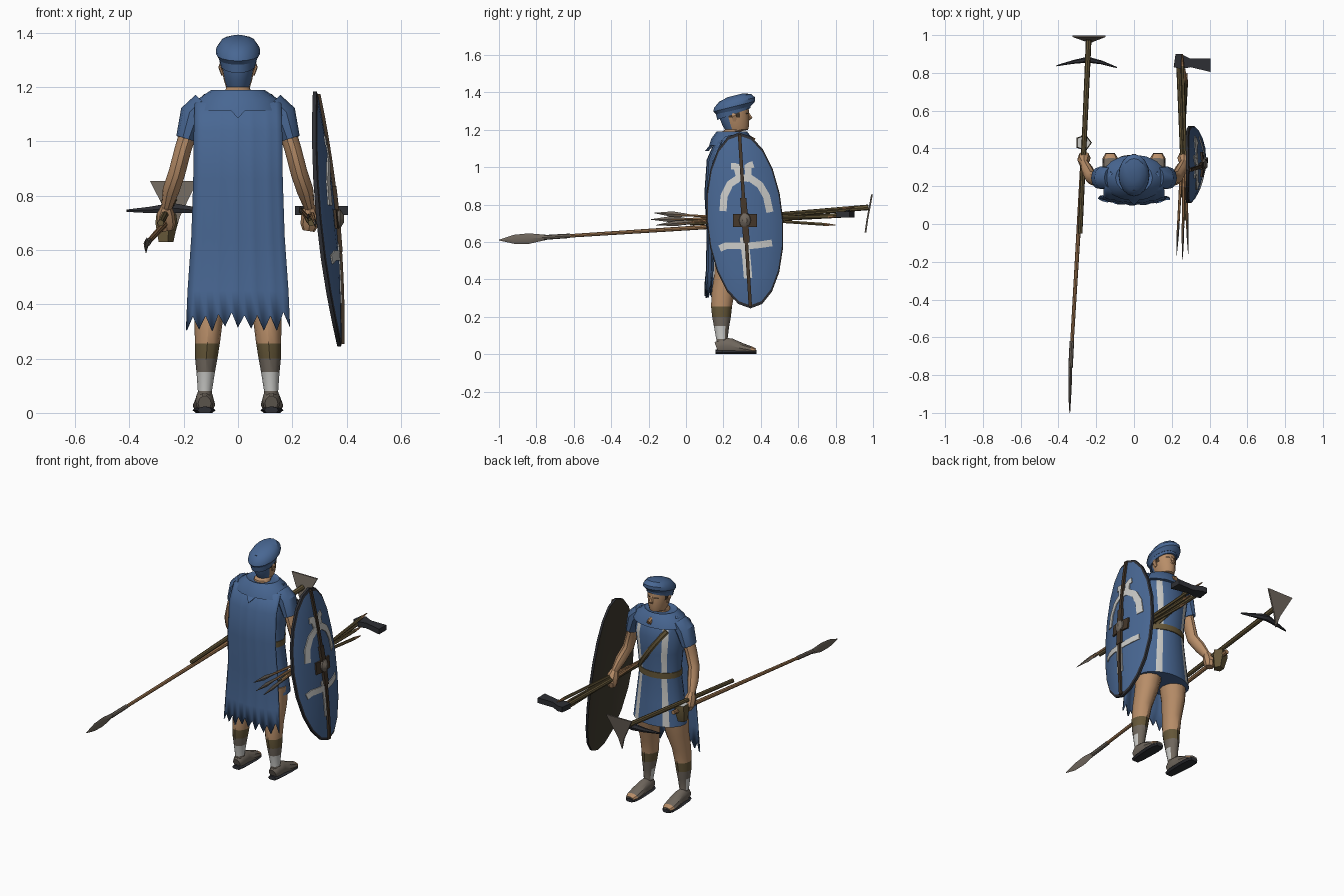
import bpy, bmesh, math, random
from mathutils import Vector as V

random.seed(4)
old = bpy.data.objects.get("Cube")
if old:
    bpy.data.objects.remove(old, do_unlink=True)
X, Y, Z = V((1, 0, 0)), V((0, 1, 0)), V((0, 0, 1))


def material(name, *rgb):
    m = bpy.data.materials.new(name)
    m.use_nodes = True
    m.diffuse_color = (*rgb, 1)
    m.node_tree.nodes["Principled BSDF"].inputs["Base Color"].default_value = (*rgb, 1)
    return m


BLUE = material("blue_cloth", .065, .135, .29)
SKIN = material("skin", .48, .27, .14)
WHITE = material("off_white", .58, .58, .56)
DARK = material("dark_iron", .027, .028, .034)
OLIVE = material("olive_leather", .13, .095, .04)
GREY = material("grey_leather", .16, .135, .11)
WOOD = material("tan_wood", .36, .19, .085)
BACKING = material("shield_backing", .05, .042, .028)
BROWN = material("dark_brown", .055, .036, .022)


def finish(bm, name, mats, smooth=35):
    bmesh.ops.recalc_face_normals(bm, faces=bm.faces)
    me = bpy.data.meshes.new(name)
    bm.to_mesh(me)
    bm.free()
    ob = bpy.data.objects.new(name, me)
    bpy.context.collection.objects.link(ob)
    for m in mats:
        me.materials.append(m)
    bpy.ops.object.select_all(action='DESELECT')
    ob.select_set(True)
    bpy.context.view_layer.objects.active = ob
    bpy.ops.object.shade_smooth_by_angle(angle=math.radians(smooth))
    return ob


def skin(name, rings, mats, rule=None, caps=True):
    """Bridge closed rings of points; rule(centre, row, column) picks a material."""
    bm = bmesh.new()
    vs = [[bm.verts.new(p) for p in r] for r in rings]
    n = len(rings[0])
    for r in range(len(vs) - 1):
        for c in range(n):
            d = (c + 1) % n
            f = bm.faces.new((vs[r][c], vs[r][d], vs[r + 1][d], vs[r + 1][c]))
            if rule:
                f.material_index = rule(f.calc_center_median(), r, c)
    if caps:
        for ring, row in ((vs[0], 0), (vs[-1], len(vs) - 2)):
            f = bm.faces.new(ring)
            if rule:
                f.material_index = rule(f.calc_center_median(), row, 0)
    return finish(bm, name, mats)


def tube(name, pts, mats, n=8, ref=Z, axis=None, rule=None, side=1, floor=-9, shear=0):
    """Loft elliptical sections (x, y, z, width radius, height radius)."""
    ps = [V((p[0] * side, p[1], p[2])) for p in pts]
    rings = []
    for i, p in enumerate(ps):
        t = axis or (ps[min(i + 1, len(ps) - 1)] - ps[max(i - 1, 0)]).normalized()
        a = ref.cross(t).normalized()
        b = t.cross(a)
        ring = []
        for k in range(n):
            w = math.tau * k / n
            q = p + a * math.cos(w) * pts[i][3] + b * math.sin(w) * pts[i][-1]
            q.z = max(q.z + shear * (q.y - .26), floor)
            ring.append(q)
        rings.append(ring)
    return skin(name, rings, mats, rule)


def upright(name, rows, mats, n=16, **kw):
    """Loft with level sections given as (z, x radius, y radius, y centre)."""
    return tube(name, [(0, cy, z, rx, ry) for z, rx, ry, cy in rows], mats, n, Y, Z, **kw)


def prism(name, outline, depth, mat):
    skin(name, [[V(p) for p in outline], [V(p) + V(depth) for p in outline]], [mat])


# Tunic with two white stripes down the front, belt and shoulder strap
TORSO = [(.51, .168, .115, .25), (.65, .15, .105, .25), (.82, .128, .095, .25),
         (.95, .14, .108, .25), (1.05, .155, .112, .25), (1.13, .145, .1, .245), (1.18, .075, .065, .245)]
upright("tunic", TORSO, [BLUE, WHITE], 24, rule=lambda c, r, k: int(k in (3, 8) and r < 5))
upright("belt", [(.80, .134, .102, .25), (.835, .134, .102, .25)], [OLIVE])


def chest(x, z):
    for a, b in zip(TORSO, TORSO[1:]):
        if a[0] <= z <= b[0]:
            t = (z - a[0]) / (b[0] - a[0])
            rx, ry = a[1] + t * (b[1] - a[1]), a[2] + t * (b[2] - a[2])
            return V((x, .25 + ry * math.sqrt(max(0, 1 - (x / rx) ** 2)), z))


strap = [chest(.1 - .022 * i, .83 + .03 * i) for i in range(10)]
tube("chest_strap", [(*p, .016, .007) for p in strap], [OLIVE], 6, Y)

# Mantle, clasp, cape and its folded point at the nape
upright("mantle", [(1.115, .172, .122, .245), (1.155, .15, .108, .245), (1.19, .098, .082, .245),
                   (1.178, .06, .06, .25)], [BLUE])
tube("clasp", [(0, .335, 1.155, .016, .016), (0, .365, 1.14, .014, .014)], [WOOD], 8)
bm = bmesh.new()
CAPE = [(1.175, .125, .215), (1.14, .16, .155), (1.04, .163, .112), (.86, .165, .1),
        (.65, .172, .112), (.45, .186, .108), (.34, .192, .1)]
COLS = 16
grid = []
for r, (z, half, y) in enumerate(CAPE):
    row = []
    for c in range(COLS + 1):
        u = 2 * c / COLS - 1
        yy = y + (.03 if r else .06) * u * u + .004 * math.cos(c * 2.1) * min(r, 3) / 3
        zz = z + (random.uniform(.0, .02) + (.015 if c % 2 else -.04) if r == len(CAPE) - 1 else 0)
        row.append(bm.verts.new((u * half, yy, zz)))
    grid.append(row)
for a, b in zip(grid, grid[1:]):
    for c in range(COLS):
        bm.faces.new((a[c], a[c + 1], b[c + 1], b[c]))
mod = finish(bm, "cape", [BLUE], 50).modifiers.new("thickness", 'SOLIDIFY')
mod.thickness = .008
prism("cape_fold", [(-.08, .175, 1.175), (.08, .175, 1.175), (0, .1, 1.085)], (0, .02, .0), BLUE)


# Head: cloth at the nape, hair at the temples; face details and cap
def head_rule(c, r, k):
    if c.z > 1.2 and c.y < .232:
        return 1
    return 2 if c.z > 1.265 and c.y < .283 else 0


upright("head", [(1.13, .055, .05, .235), (1.19, .046, .048, .24), (1.2, .044, .062, .27), (1.225, .052, .072, .266),
                 (1.265, .06, .08, .258), (1.3, .063, .08, .256), (1.35, .06, .078, .255)],
        [SKIN, BLUE, BROWN], rule=head_rule)
tube("nose", [(0, .325, 1.298, .008, .008), (0, .345, 1.262, .012, .013), (0, .33, 1.25, .01, .006)], [SKIN], 6, Y)
for s, tag in ((1, "left"), (-1, "right")):
    tube(tag + "_eye", [(.014, .332, 1.287, .004, .004), (.036, .322, 1.287, .004, .004)], [BROWN], 6, side=s)
    tube(tag + "_ear", [(.056, .26, 1.245, .006, .01), (.067, .256, 1.275, .006, .015),
                        (.062, .254, 1.29, .004, .008)], [SKIN], 6, Y, side=s)
upright("cap_band", [(1.285, .066, .088, .255), (1.325, .073, .096, .255)], [BLUE], shear=.35)
upright("cap_crown", [(1.305, .07, .092, .255), (1.325, .082, .112, .258), (1.345, .08, .11, .26),
                      (1.37, .062, .085, .262), (1.383, .03, .04, .262)], [BLUE], shear=.25)


# Limbs, made once per side
def leg_rule(c, r, k):
    if c.z > .25:
        return 0
    if c.z > .195:
        return 1
    return 3 if .075 < c.z < .15 and c.y < .2 else 2


for s, tag in ((1, "left"), (-1, "right")):
    tube(tag + "_sleeve", [(.125, .245, 1.14, .045, .055), (.165, .245, 1.1, .05, .062),
                           (.193, .243, 1.01, .036, .055)], [BLUE], 10, Y, side=s)
    tube(tag + "_arm", [(.175, .243, 1.06, .032, .042), (.203, .24, .97, .031, .04), (.225, .245, .885, .031, .036),
                        (.247, .285, .82, .031, .034), (.264, .325, .755, .02, .023)], [SKIN], 10, Y, side=s)
    tube(tag + "_hand", [(.264, .32, .765, .018, .022), (.266, .335, .735, .032, .036),
                         (.264, .35, .695, .034, .036), (.26, .35, .67, .022, .022)], [SKIN], 8, Y, side=s)
    tube(tag + "_leg", [(.085, .235, .56, .078, .085), (.098, .225, .44, .064, .072), (.108, .2, .34, .052, .062),
                        (.113, .19, .255, .046, .056), (.117, .19, .2, .041, .05), (.119, .19, .15, .034, .041),
                        (.122, .192, .08, .026, .03), (.123, .197, .04, .03, .034)],
         [SKIN, OLIVE, GREY, WHITE], 12, Y, Z, leg_rule, s)
    tube(tag + "_shoe", [(.123, .163, .035, .024, .03), (.123, .19, .045, .034, .045), (.123, .24, .045, .035, .042),
                         (.125, .3, .03, .041, .03), (.126, .345, .022, .039, .022), (.126, .372, .018, .026, .014)],
         [GREY, SKIN], 10, rule=lambda c, r, k: int(r > 3 and c.z > .02), side=s, floor=.008)
    tube(tag + "_sole", [(.123, .157, .01, .026, .014), (.123, .2, .01, .036, .014), (.125, .3, .01, .043, .014),
                         (.126, .35, .01, .04, .014), (.126, .376, .01, .024, .012)], [DARK], 8, side=s, floor=0)


# Oval shield: curved face, dark back and rim
def shield_pt(a, b, off=0):
    v = b / .47
    u = (a + .03 * v) / .205
    return V((.335 - .045 * v + .027 * (1 - v * v) - .06 * u * u + off, .315 + a, .715 + b))


def shield_ring(r, off):
    ring = []
    for k in range(20):
        w = math.tau * k / 20
        v = r * math.sin(w)
        ring.append(shield_pt(.205 * r * math.cos(w) - .03 * v, .47 * v, off))
    return ring


skin("shield", [shield_ring(*p) for p in ((.03, -.014), (.5, -.014), (1, -.014), (1, 0), (.965, .002),
                                          (.7, 0), (.4, 0), (.03, 0))],
     [BACKING, DARK, BLUE], lambda c, r, k: 0 if r < 2 else 1 if r < 4 else 2)


def ribbon(name, pts, mat, width, off=.004):
    """Thin plate following the shield face along a path of (across, up)."""
    path = [V(p).lerp(V(q), i / 4) for p, q in zip(pts, pts[1:]) for i in range(4)] + [V(pts[-1])]
    rings = []
    for i, p in enumerate(path):
        t = (path[min(i + 1, len(path) - 1)] - path[max(i - 1, 0)]).normalized()
        h = V((-t.y, t.x)) * width / 2
        rings.append([shield_pt(*(p + h), -.002), shield_pt(*(p - h), -.002),
                      shield_pt(*(p - h), off), shield_pt(*(p + h), off)])
    skin(name, rings, [mat])


ribbon("shield_arch", [(-.117, .05), (-.112, .13), (-.08, .195), (-.03, .228), (.03, .225),
                       (.08, .19), (.115, .13), (.134, .044)], WHITE, .038)
ribbon("shield_horn_back", [(-.075, .29), (-.045, .29), (-.03, .23)], WHITE, .035)
ribbon("shield_horn_front", [(.045, .3), (.015, .29), (.02, .23)], WHITE, .035)
ribbon("shield_bar", [(-.135, -.15), (-.1, -.135), (-.053, -.135), (.006, -.137), (.08, -.13), (.145, -.12)],
       WHITE, .036)
ribbon("shield_stem", [(-.005, -.09), (.008, -.2), (.017, -.31)], WHITE, .045)
ribbon("shield_spine", [(-.029, .46), (-.01, .15), (.01, -.15), (.029, -.46)], BROWN, .018, .012)
ribbon("shield_spine_swell", [(-.009, .12), (0, 0), (.009, -.12)], BROWN, .034, .014)
ribbon("boss_plate", [(-.065, 0), (0, 0), (.065, 0)], BROWN, .07, .008)
tube("shield_boss", [(.355, .315, .715, .036, .045), (.376, .315, .715, .03, .038), (.39, .315, .715, .012, .015)],
     [GREY], 10)

# Long spear in the right hand
tube("spear_shaft", [(-.335, -.74, .625, .009, .009), (-.262, .5, .705, .013, .013)], [WOOD], 8)
tube("spear_socket", [(-.336, -.76, .624, .012, .013), (-.329, -.62, .633, .012, .012)], [GREY], 8)
tube("spear_head", [(-.34, -1, .61, .002, .002), (-.34, -.92, .614, .007, .024), (-.338, -.84, .618, .009, .028),
                    (-.336, -.73, .626, .01, .011)], [GREY], 4)

# Entrenching tool: handle, flared blade, curved pick
tube("tool_handle", [(-.285, -.05, .7, .012, .012), (-.24, .975, .785, .015, .015)], [OLIVE], 8)
prism("tool_blade", [(-.325, .99, .855), (-.15, .99, .855), (-.215, .965, .72), (-.235, .955, .65),
                     (-.255, .965, .72)], (0, .009, 0), GREY)
tube("tool_pick", [(-.41, .838, .745, .003, .005), (-.32, .858, .748, .01, .014), (-.245, .87, .755, .016, .022),
                   (-.17, .855, .748, .01, .014), (-.09, .828, .745, .003, .005)], [DARK], 6)
tube("hanging_cup", [(-.268, .42, .63, .03, .03), (-.268, .43, .7, .045, .045), (-.268, .43, .735, .04, .04)],
     [OLIVE, WHITE], 5, Y, Z, lambda c, r, k: int(c.z > .73))

# Javelin bundle and hatchet in the left hand
ENDS = ((.225, -.17, .755, .28, .8, .69), (.257, -.19, .72, .27, .82, .735), (.287, -.16, .69, .255, .9, .785))
for i, e in enumerate(ENDS):
    a, b = V(e[:3]), V(e[3:])
    tube(f"javelin_shaft_{i + 1}", [(*a.lerp(b, t), w, w) for t, w in ((.1, .006), (.5, .009), (.94, .009), (1, .003))],
         [WOOD, OLIVE], 6, rule=lambda c, r, k: int(r == 1))
    tube(f"javelin_head_{i + 1}", [(*a.lerp(b, t), w, h) for t, w, h in
                                   ((0, .001, .001), (.1, .006, .015), (.18, .007, .008))], [GREY], 4)
tube("hatchet_handle", [(.27, .02, .70, .012, .012), (.235, .88, .745, .013, .013)], [OLIVE], 8)
prism("hatchet_head", [(.21, .83, .73), (.25, .82, .73), (.3, .83, .73), (.405, .805, .73), (.405, .875, .73),
                       (.3, .875, .73), (.25, .9, .73), (.22, .9, .73)], (0, 0, .032), DARK)
